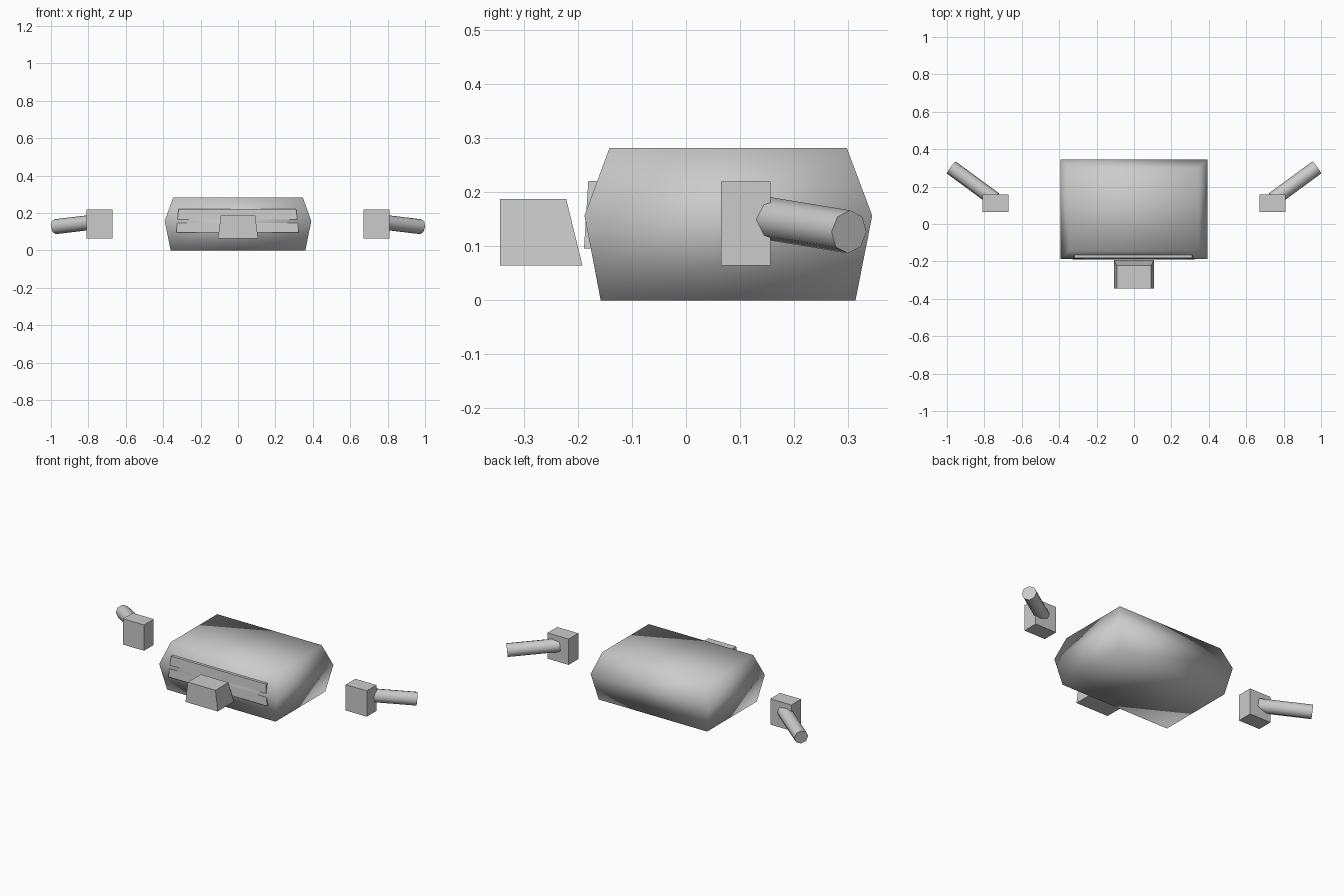
import bpy, bmesh, math
from mathutils import Vector

if "Cube" in bpy.data.objects:
    bpy.data.objects.remove(bpy.data.objects["Cube"])


def loft(name, rings, smooth=None):
    """Stack rectangles (x0, x1, y0, y1, z) or skewed 4-point rings into a closed solid."""
    bm = bmesh.new()
    loops = []
    for x0, x1, y0, y1, z in rings:
        loops.append([bm.verts.new(p) for p in
                      ((x0, y0, z), (x1, y0, z), (x1, y1, z), (x0, y1, z))])
    bm.faces.new(loops[0][::-1])
    for a, b in zip(loops, loops[1:]):
        for i in range(4):
            j = (i + 1) % 4
            bm.faces.new((a[i], a[j], b[j], b[i]))
    bm.faces.new(loops[-1])
    bmesh.ops.recalc_face_normals(bm, faces=bm.faces)
    me = bpy.data.meshes.new(name)
    bm.to_mesh(me)
    bm.free()
    ob = bpy.data.objects.new(name, me)
    bpy.context.collection.objects.link(ob)
    if smooth:
        smooth_by_angle(ob, smooth)
    return ob


def smooth_by_angle(ob, degrees):
    bpy.ops.object.select_all(action='DESELECT')
    ob.select_set(True)
    bpy.context.view_layer.objects.active = ob
    bpy.ops.object.shade_smooth_by_angle(angle=math.radians(degrees))


def rod(name, start, end, radius, sides=8):
    start, end = Vector(start), Vector(end)
    axis = end - start
    bpy.ops.mesh.primitive_cylinder_add(vertices=sides, radius=radius, depth=axis.length,
                                        location=(start + end) / 2)
    ob = bpy.context.object
    ob.name = name
    ob.rotation_euler = axis.to_track_quat('Z', 'Y').to_euler()
    smooth_by_angle(ob, 60)
    return ob


# Main body: tapered towards top and bottom, widest in the middle
loft("body", [(-0.36, 0.36, -0.158, 0.314, 0.0),
              (-0.392, 0.392, -0.188, 0.345, 0.157),
              (-0.347, 0.347, -0.142, 0.298, 0.282)], smooth=85)

# Thin tilted plate partly sunk into the front of the body
loft("front_plate", [(-0.33, 0.325, -0.189, -0.170, 0.096),
                     (-0.318, 0.311, -0.181, -0.160, 0.221)])

# Block in front of the body with a sloping back
loft("front_block", [(-0.107, 0.107, -0.345, -0.192, 0.065),
                     (-0.092, 0.092, -0.345, -0.222, 0.188)])

# Side blocks with angled rods, one pair per side
for side, s in (("left", -1), ("right", 1)):
    xs = sorted((s * 0.67, s * 0.81))
    loft(side + "_block", [(*xs, 0.065, 0.157, z) for z in (0.065, 0.22)])
    rod(side + "_rod", (s * 0.745, 0.132, 0.155), (s * 0.977, 0.302, 0.127), 0.04)
